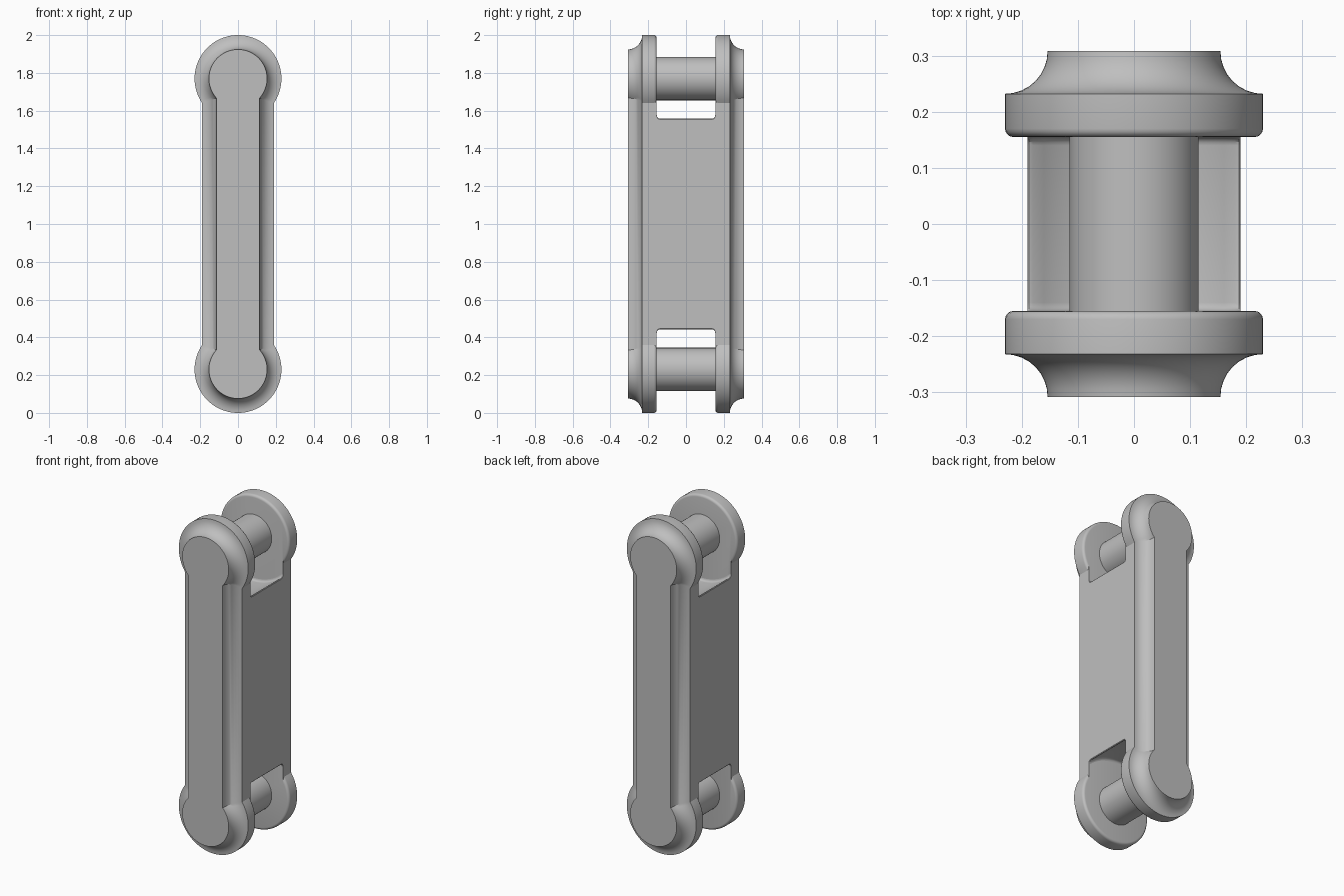
import bpy, bmesh
from math import sin, cos, acos, asin, sqrt, pi, radians
from mathutils import Vector

cube = bpy.data.objects.get("Cube")
if cube:
    bpy.data.objects.remove(cube, do_unlink=True)

# Main dimensions
EYE_Z, EYE_R, HALF_W = 1.77, 0.23, 0.19
Y_IN, Y_RIM, Y_OUT = 0.155, 0.232, 0.308
COVE = Y_OUT - Y_RIM
PIN_R, CLEAR_R = 0.115, 0.28
ROUND, RIM = 0.015, 0.01

grey = bpy.data.materials.new("plain grey")
grey.use_nodes = True
colour = (0.52, 0.52, 0.52, 1)
grey.diffuse_color = colour
grey.node_tree.nodes["Principled BSDF"].inputs["Base Color"].default_value = colour


def finish(name, bm):
    bmesh.ops.recalc_face_normals(bm, faces=bm.faces)
    mesh = bpy.data.meshes.new(name)
    bm.to_mesh(mesh)
    bm.free()
    mesh.materials.append(grey)
    obj = bpy.data.objects.new(name, mesh)
    bpy.context.collection.objects.link(obj)
    bpy.ops.object.select_all(action='DESELECT')
    obj.select_set(True)
    bpy.context.view_layer.objects.active = obj
    bpy.ops.object.shade_smooth_by_angle(angle=radians(25))
    return obj


def loft(name, rings, caps):
    bm = bmesh.new()
    loops = [[bm.verts.new(p) for p in ring] for ring in rings]
    for a, b in zip(loops, loops[1:]):
        for i in range(len(a)):
            j = (i + 1) % len(a)
            bm.faces.new((a[i], a[j], b[j], b[i]))
    if caps:
        bm.faces.new(loops[0])
        bm.faces.new(loops[-1])
    return finish(name, bm)


def with_lower_half(points):
    """Add the lower end as a half turn about the middle of the link."""
    return points + [Vector((-p.x, p.y, 2 - p.z)) for p in points]


def plate_outline(y, eye_inset, bar_inset, n=56):
    r, w = EYE_R - eye_inset, HALF_W - bar_inset
    a = acos(w / r)
    angles = [-a + (pi + 2 * a) * i / n for i in range(n + 1)]
    return with_lower_half([Vector((r * cos(t), y, EYE_Z + r * sin(t))) for t in angles])


def block_outline(y, shrink, n=16):
    r = CLEAR_R - shrink
    t = asin((HALF_W - RIM) / r)
    arc = [Vector((r * sin(a), y, EYE_Z - r * cos(a)))
           for a in [t - 2 * t * i / n for i in range(n + 1)]]
    z = EYE_Z - sqrt(r * r - HALF_W ** 2)
    inset = RIM * 0.29
    mid_z = (arc[0].z + z - RIM) / 2 + inset
    wall = [Vector((HALF_W, y, z - RIM)), Vector((HALF_W - inset, y, mid_z))]
    left = [Vector((-p.x, y, p.z)) for p in reversed(wall)]
    return with_lower_half(wall + arc + left)


# Outer plates: rounded inner rim, flat edge, then a concave cove to the face
quarter = [i / 8 * pi / 2 for i in range(9)]
for side, name in ((-1, "front_plate"), (1, "back_plate")):
    rings = [plate_outline(side * (Y_IN + ROUND * (1 - cos(t))), ROUND * (1 - sin(t)), 0)
             for t in quarter[::2]]
    for t in quarter:
        inset = COVE * sin(t)
        rings.append(plate_outline(side * (Y_OUT - COVE * cos(t)), inset, inset))
    loft(name, rings, True)

# Middle block with hollowed ends, filleted into the plates
near = [(-Y_IN + ROUND * (1 - cos(t)), ROUND * (1 - sin(t))) for t in quarter[::2]]
steps = near + [(-y, s) for y, s in reversed(near)]
loft("middle_block", [block_outline(y, s) for y, s in steps], False)

# Cross pins
for z, name in ((EYE_Z, "upper_pin"), (2 - EYE_Z, "lower_pin")):
    rings = [[Vector((PIN_R * cos(a), y, z + PIN_R * sin(a)))
              for a in [2 * pi * i / 64 for i in range(64)]]
             for y in (-Y_IN - RIM, Y_IN + RIM)]
    loft(name, rings, True)
